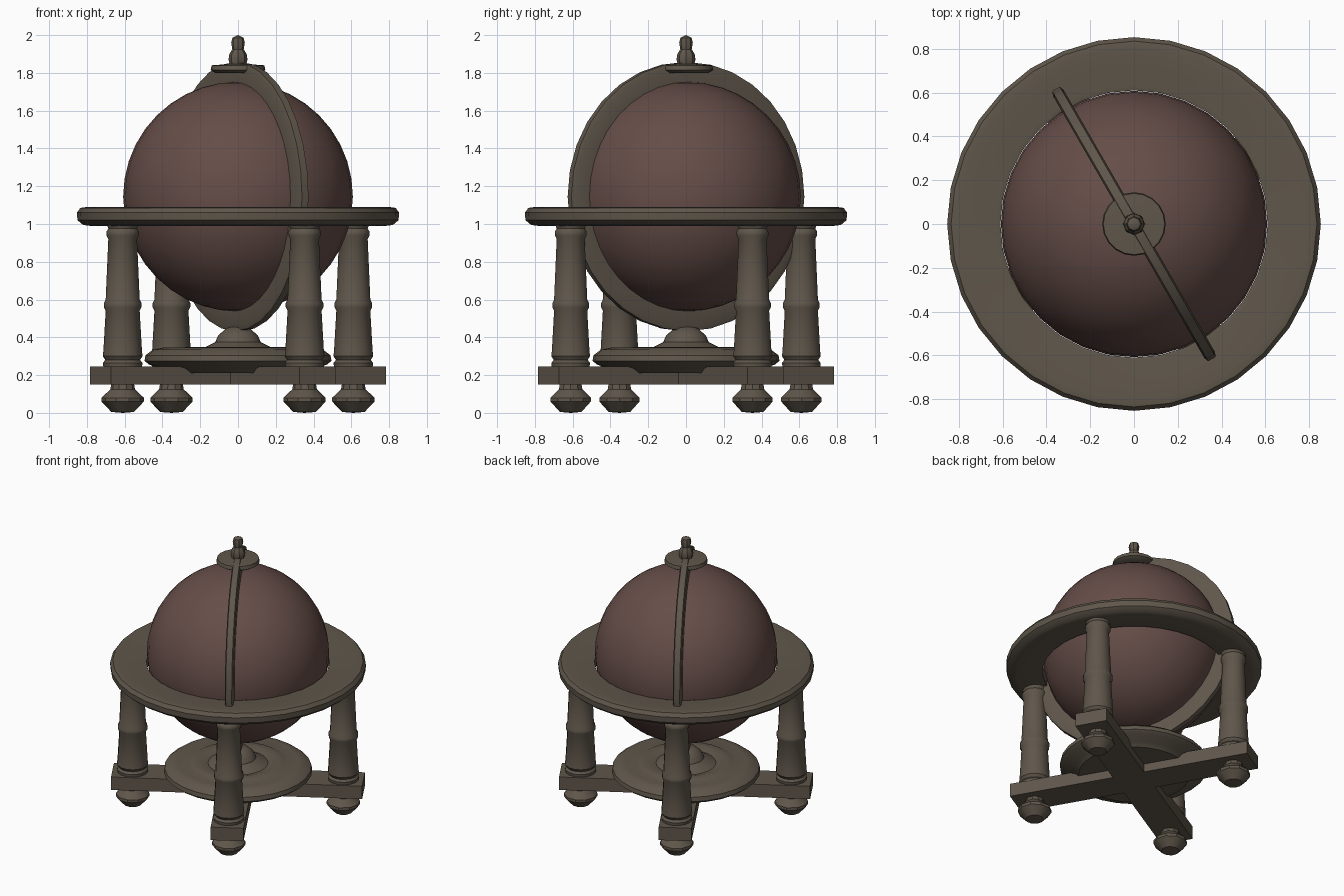
import bpy, bmesh
from math import sin, cos, pi, radians

if "Cube" in bpy.data.objects:
    bpy.data.objects.remove(bpy.data.objects["Cube"])

TURN = radians(-60)      # direction of the meridian and of one base arm
CZ = 1.145               # globe centre height


def material(name, rgb):
    m = bpy.data.materials.new(name)
    m.diffuse_color = (*rgb, 1)
    m.use_nodes = True
    m.node_tree.nodes["Principled BSDF"].inputs["Base Color"].default_value = m.diffuse_color
    return m


WOOD = material("aged_wood", (0.115, 0.094, 0.070))
GLOBE = material("globe_brown", (0.130, 0.074, 0.064))


def finish(name, bm, mat, angle=35):
    bmesh.ops.recalc_face_normals(bm, faces=bm.faces)
    me = bpy.data.meshes.new(name)
    bm.to_mesh(me)
    bm.free()
    me.materials.append(mat)
    ob = bpy.data.objects.new(name, me)
    bpy.context.collection.objects.link(ob)
    bpy.ops.object.select_all(action='DESELECT')
    ob.select_set(True)
    bpy.context.view_layer.objects.active = ob
    bpy.ops.object.shade_smooth_by_angle(angle=radians(angle))
    return ob


def lathe(name, profile, sides, loc=(0, 0, 0), closed=False, mat=WOOD):
    """Spin (radius, z) points round z; closed joins last point to first."""
    bm = bmesh.new()
    rings = []
    for r, z in profile:
        if r == 0:
            rings.append([bm.verts.new((0, 0, z))] * sides)
        else:
            rings.append([bm.verts.new((r * cos(2 * pi * i / sides),
                                        r * sin(2 * pi * i / sides), z))
                          for i in range(sides)])
    pairs = list(zip(rings, rings[1:])) + ([(rings[-1], rings[0])] if closed else [])
    for a, b in pairs:
        for i in range(sides):
            j = (i + 1) % sides
            bm.faces.new(list(dict.fromkeys((a[i], a[j], b[j], b[i]))))
    ob = finish(name, bm, mat)
    ob.location = loc
    return ob


# Globe
bm = bmesh.new()
bmesh.ops.create_uvsphere(bm, u_segments=32, v_segments=20, radius=0.608)
finish("globe", bm, GLOBE, 60).location = (0, 0, CZ)

# Horizon ring around the globe
lathe("horizon_ring", [(0.61, 1.075), (0.63, 1.08), (0.72, 1.075), (0.80, 1.09),
                       (0.835, 1.085), (0.853, 1.06), (0.85, 1.02), (0.82, 0.995),
                       (0.78, 0.99), (0.61, 1.0)], 32, closed=True)

# Upright meridian ring
ring = lathe("meridian_ring", [(0.60, -0.028), (0.69, -0.028), (0.712, -0.02),
                               (0.712, 0.02), (0.69, 0.028), (0.60, 0.028)],
             32, (0, 0, CZ), closed=True)
ring.rotation_euler = (pi / 2, 0, TURN)

# Cap and finial
lathe("top_cap", [(0, 1.80), (0.12, 1.80), (0.145, 1.815), (0.14, 1.84), (0, 1.85)], 20)
lathe("finial", [(0, 1.83), (0.042, 1.84), (0.05, 1.87), (0.046, 1.90), (0.03, 1.925),
                 (0.036, 1.96), (0.03, 1.985), (0, 2.0)], 8)

# Crossed base beams as one plus-shaped slab
bm = bmesh.new()
L, W = 0.84, 0.11
pts = [(L, -W), (L, W), (W, W), (W, L), (-W, L), (-W, W),
       (-L, W), (-L, -W), (-W, -W), (-W, -L), (W, -L), (W, -W)]
face = bm.faces.new([bm.verts.new((x, y, 0.15)) for x, y in pts])
up = bmesh.ops.extrude_face_region(bm, geom=[face])["geom"]
bmesh.ops.translate(bm, vec=(0, 0, 0.095),
                    verts=[v for v in up if isinstance(v, bmesh.types.BMVert)])
finish("cross_base", bm, WOOD).rotation_euler = (0, 0, TURN)

# Round stepped plinth with the socket under the globe
lathe("plinth", [(0, 0.21), (0.37, 0.21), (0.40, 0.235), (0.47, 0.255), (0.495, 0.275),
                 (0.49, 0.305), (0.45, 0.335), (0.40, 0.345), (0.33, 0.335), (0.31, 0.345),
                 (0.25, 0.35), (0.20, 0.335), (0.12, 0.375), (0.105, 0.41), (0.06, 0.45),
                 (0, 0.46)], 28)

# Turned legs and bun feet at the four arm ends
LEG = [(0, 0.24), (0.102, 0.24), (0.105, 0.265), (0.092, 0.28), (0.105, 0.30),
       (0.102, 0.33), (0.090, 0.54), (0.100, 0.56), (0.100, 0.58), (0.090, 0.60),
       (0.076, 0.92), (0.086, 0.94), (0.086, 0.96), (0.076, 0.975), (0.085, 1.0), (0, 1.0)]
FOOT = [(0, 0), (0.06, 0.005), (0.112, 0.06), (0.112, 0.08), (0.065, 0.125),
        (0.06, 0.155), (0, 0.155)]
for k in range(4):
    a = TURN + k * pi / 2
    spot = (0.705 * cos(a), 0.705 * sin(a), 0)
    lathe(f"leg_{k + 1}", LEG, 14, spot)
    lathe(f"foot_{k + 1}", FOOT, 10, spot)
